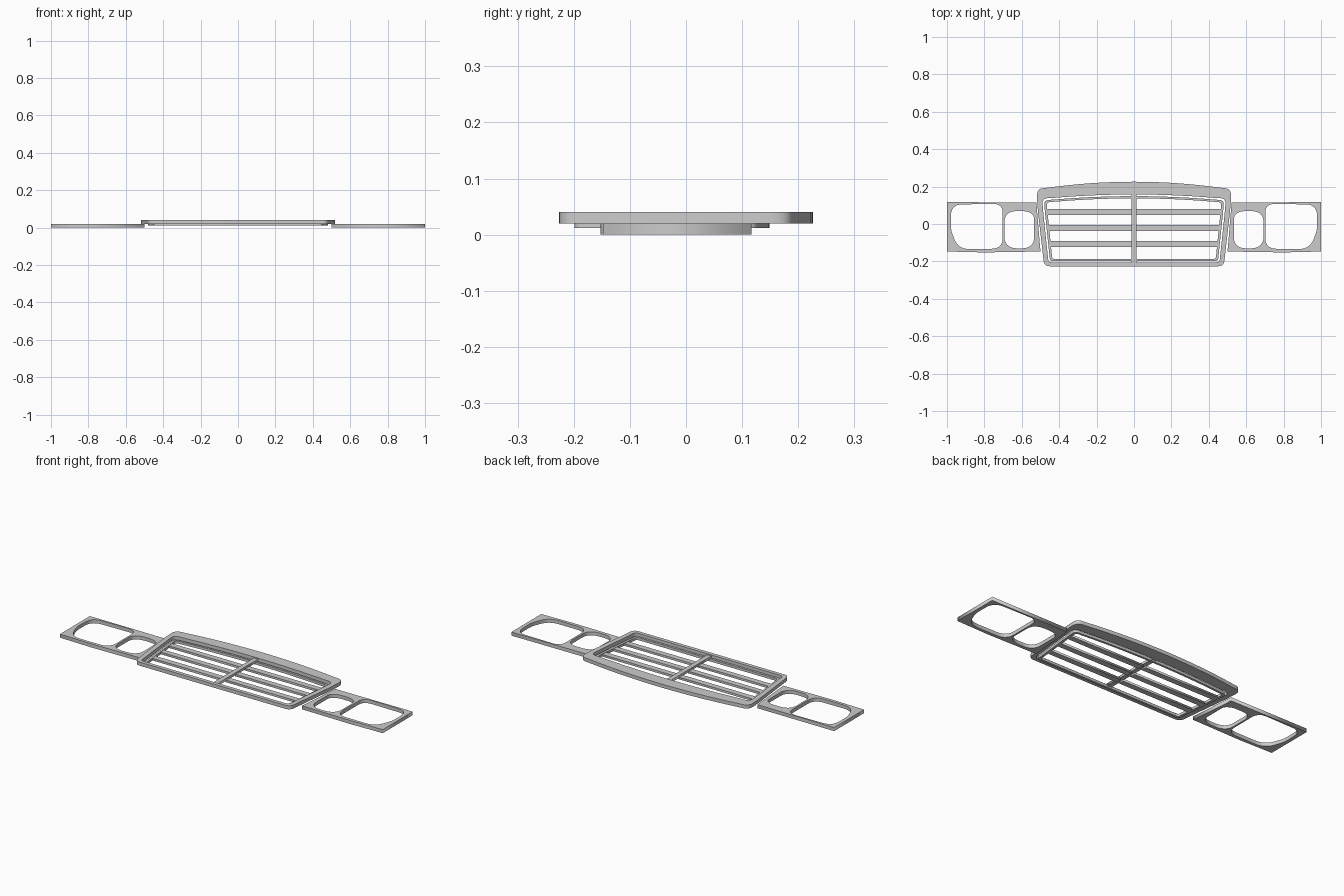
import bpy
from mathutils import Vector

cube = bpy.data.objects.get("Cube")
if cube:
    bpy.data.objects.remove(cube)

grey = bpy.data.materials.new("satin_grey")
grey.use_nodes = True
grey.diffuse_color = (0.6, 0.6, 0.6, 1)
grey.node_tree.nodes["Principled BSDF"].inputs["Base Color"].default_value = grey.diffuse_color


def rounded(corners, steps=7):
    """Closed outline from (x, y, radius) corners, each rounded off."""
    out = []
    for i, (x, y, r) in enumerate(corners):
        p = Vector((x, y))
        if r == 0:
            out.append(p)
            continue
        before = Vector(corners[i - 1][:2]) - p
        after = Vector(corners[(i + 1) % len(corners)][:2]) - p
        a = p + before.normalized() * min(r, before.length / 2)
        b = p + after.normalized() * min(r, after.length / 2)
        for k in range(steps + 1):
            t = k / steps
            out.append(a * (1 - t) ** 2 + p * 2 * t * (1 - t) + b * t * t)
    return out


def plate(name, outlines, bottom, top):
    """Flat plate; outlines after the first become holes."""
    curve = bpy.data.curves.new(name, "CURVE")
    curve.dimensions = "2D"
    curve.fill_mode = "BOTH"
    curve.extrude = (top - bottom) / 2
    for pts in outlines:
        spline = curve.splines.new("POLY")
        spline.points.add(len(pts) - 1)
        for point, p in zip(spline.points, pts):
            point.co = (p[0], p[1], 0, 1)
        spline.use_cyclic_u = True
    temp = bpy.data.objects.new(name, curve)
    bpy.context.collection.objects.link(temp)
    mesh = bpy.data.meshes.new_from_object(temp.evaluated_get(bpy.context.evaluated_depsgraph_get()))
    bpy.data.objects.remove(temp)
    mesh.materials.clear()
    mesh.materials.append(grey)
    obj = bpy.data.objects.new(name, mesh)
    obj.location.z = (bottom + top) / 2
    bpy.context.collection.objects.link(obj)
    return obj


def grille_outline(crown, bow, side):
    """Symmetric outline with a bowed top edge and the given side corners."""
    width = side[0][0] * 0.88
    arch = [(width * i / 8, crown - bow * (width * i / 8) ** 2, 0) for i in range(9)]
    half = arch + side
    return rounded(half + [(-x, y, r) for x, y, r in reversed(half[1:])])


# Raised surround
outer = grille_outline(0.226, 0.15, [(0.522, 0.187, 0.045), (0.515, 0.08, 0.06), (0.48, -0.226, 0.03)])
inner = grille_outline(0.158, 0.1, [(0.491, 0.137, 0.03), (0.485, 0.06, 0.05), (0.457, -0.205, 0.018)])
plate("grille_surround", [outer, inner], 0.02, 0.04)

# Thin recessed ring inside the surround
ring_out = grille_outline(0.149, 0.1, [(0.482, 0.127, 0.025), (0.476, 0.06, 0.05), (0.449, -0.199, 0.015)])
ring_in = grille_outline(0.137, 0.1, [(0.468, 0.116, 0.02), (0.462, 0.06, 0.05), (0.437, -0.187, 0.012)])
plate("inner_ring", [ring_out, ring_in], 0.012, 0.026)


def bar(name, x0, x1, y0, y1, z0, z1):
    plate(name, [[(x0, y0), (x1, y0), (x1, y1), (x0, y1)]], z0, z1)


# Centre post and horizontal slats
bar("centre_post", -0.013, 0.013, -0.205, 0.158, 0.02, 0.034)
for i, (y, reach) in enumerate([(0.064, 0.467), (-0.022, 0.46), (-0.107, 0.453)]):
    for side, word in ((1, "left"), (-1, "right")):
        bar(f"slat_{i + 1}_{word}", *sorted((side * 0.008, side * reach)), y - 0.016, y + 0.016, 0.012, 0.024)

# Headlamp panels, each with a large and a small opening
panel = [(0.522, 0.115, 0), (1, 0.117, 0), (1, -0.147, 0), (0.8, -0.152, 0), (0.5, -0.147, 0)]
large_hole = [(0.702, 0.108, 0.05), (0.978, 0.104, 0.06), (0.98, -0.03, 0.03),
              (0.94, -0.134, 0.06), (0.702, -0.132, 0.06)]
small_hole = [(0.692, 0.042, 0.03), (0.655, 0.069, 0.03), (0.57, 0.069, 0.03), (0.534, 0.046, 0.02),
              (0.534, -0.1, 0.03), (0.57, -0.13, 0.03), (0.655, -0.13, 0.03), (0.692, -0.1, 0.03)]
for side, word in ((1, "left"), (-1, "right")):
    loops = [[(side * p[0], p[1]) for p in rounded(s)] for s in (panel, large_hole, small_hole)]
    plate(f"headlamp_panel_{word}", loops, 0, 0.02)
